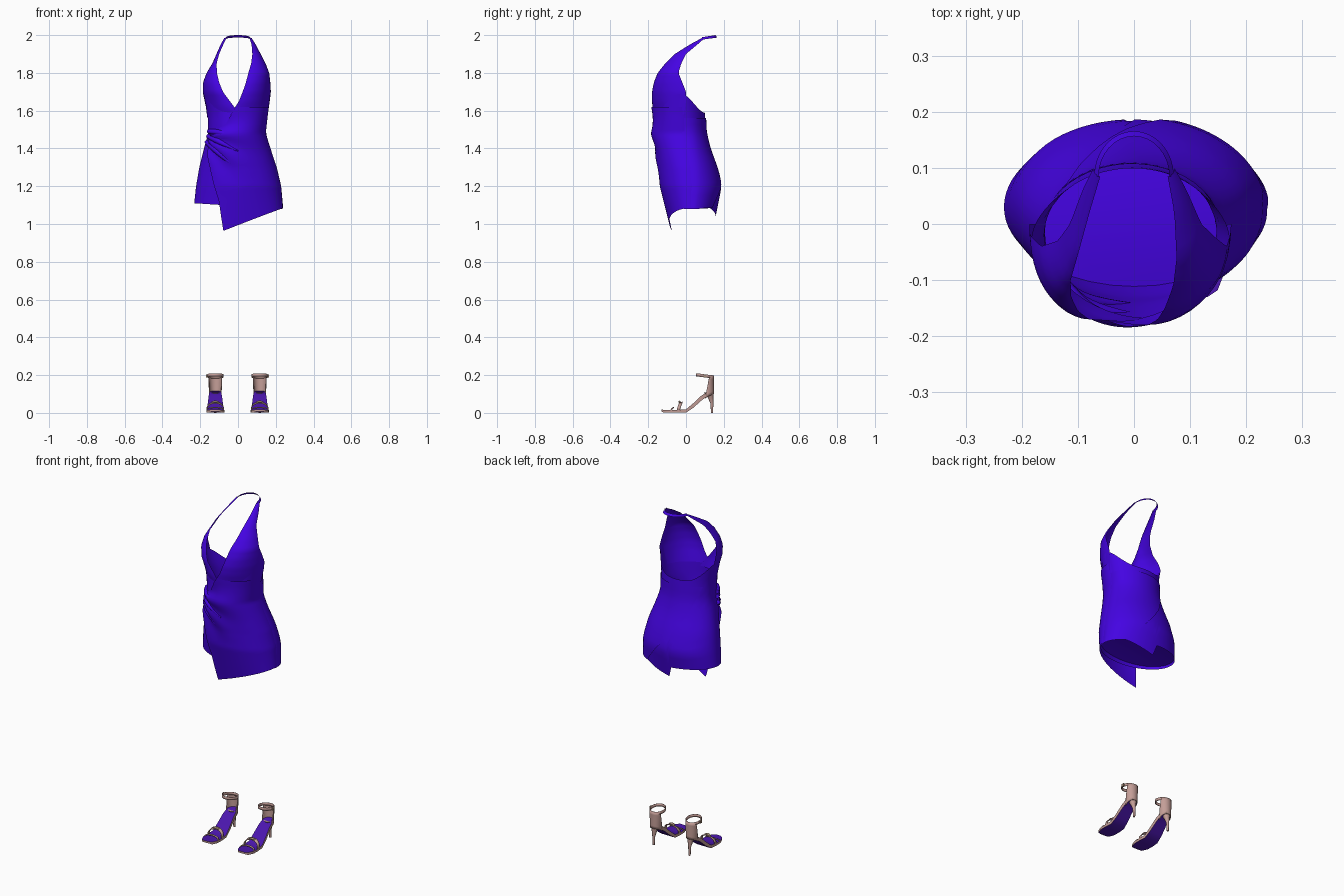
import bpy, bmesh, math
from mathutils import Vector

cube = bpy.data.objects.get("Cube")
if cube:
    bpy.data.objects.remove(cube)


def material(name, rgb):
    m = bpy.data.materials.new(name)
    m.use_nodes = True
    m.diffuse_color = (*rgb, 1)
    m.node_tree.nodes["Principled BSDF"].inputs["Base Color"].default_value = (*rgb, 1)
    return m


violet = material("violet cloth", (0.058, 0.001, 0.76))
plum = material("plum footbed", (0.07, 0.008, 0.42))
blush = material("blush leather", (0.55, 0.34, 0.31))
tan = material("tan trim", (0.4, 0.28, 0.2))


def finish(name, bm, mats, angle=50, rule=None):
    bmesh.ops.remove_doubles(bm, verts=bm.verts, dist=0.0002)
    bmesh.ops.recalc_face_normals(bm, faces=bm.faces)
    if rule:
        for f in bm.faces:
            f.material_index = rule(f)
    me = bpy.data.meshes.new(name)
    bm.to_mesh(me)
    bm.free()
    for m in mats:
        me.materials.append(m)
    ob = bpy.data.objects.new(name, me)
    bpy.context.collection.objects.link(ob)
    bpy.ops.object.select_all(action="DESELECT")
    ob.select_set(True)
    bpy.context.view_layer.objects.active = ob
    bpy.ops.object.shade_smooth_by_angle(angle=math.radians(angle))
    return ob


def sheet(name, fn, nu, nv, mats, thick=0):
    """Grid surface from fn(u, v), with u and v from 0 to 1."""
    bm = bmesh.new()
    g = [[bm.verts.new(fn(i / nu, j / nv)) for i in range(nu + 1)] for j in range(nv + 1)]
    for j in range(nv):
        for i in range(nu):
            bm.faces.new((g[j][i], g[j][i + 1], g[j + 1][i + 1], g[j + 1][i]))
    ob = finish(name, bm, mats)
    if thick:
        ob.modifiers.new("thickness", "SOLIDIFY").thickness = thick


def table(rows, k):
    """Linear look-up of a row by its first column."""
    for a, b in zip(rows, rows[1:]):
        if k <= b[0]:
            break
    t = max(-1, min(1, (k - a[0]) / (b[0] - a[0])))
    return [p + (q - p) * t for p, q in zip(a, b)][1:]


# Body sections: height, right x, left x, front y, back y, y of widest point
BODY = [(1.08, -.235, .235, -.10, .165, .03), (1.2, -.222, .226, -.13, .189, .03),
        (1.3, -.205, .203, -.14, .162, .02), (1.4, -.18, .17, -.158, .125, 0),
        (1.48, -.158, .145, -.172, .105, -.01), (1.58, -.16, .155, -.17, .1, -.02),
        (1.7, -.185, .172, -.175, .09, -.03)]


def body(deg, z, out=0.0):
    x0, x1, yf, yb, wy = table(BODY, z)
    c, s = math.cos(math.radians(deg)), math.sin(math.radians(deg))
    x = (x0 + x1) / 2 + ((x1 - x0) / 2 + out) * c
    y = wy + ((yb - wy if s > 0 else wy - yf) + out) * s
    return Vector((x, y, z))


def ease(a, b, t):
    return a + (b - a) * t


# Inner skirt and back, rising under the arms
def skirt(u, v):
    d = -180 + 360 * u
    c = math.cos(math.radians(d))
    hem = 1.095 - 0.015 * c
    if 45 < d <= 90:
        hem = ease(1.085, 1.035, (d - 45) / 45)
    return body(d, ease(hem, 1.59 + 0.1 * c ** 4, v))


sheet("skirt_and_back", skirt, 72, 16, [violet])


# Closed lining just above the hem
def lining(u, v):
    rim = body(360 * u, 1.125)
    return Vector((rim.x * v, ease(.03, rim.y, v), 1.14 - .015 * v * v))


sheet("skirt_lining", lining, 36, 5, [violet])

# Front wrap with folds fanning out of the side knot
EDGE = [(.96, -107), (1.12, -115), (1.3, -133), (1.43, -152), (1.48, -146), (1.53, -112), (1.62, -93)]


def front_wrap(u, v):
    hem_deg = ease(-107, 8, u)
    hem = 0.963 + 0.122 * (math.cos(math.radians(hem_deg)) + 0.3) / 1.3
    z = ease(hem, 1.62, v)
    d = ease(table(EDGE, z)[0], 8, u)
    p = body(d, z)
    dx, dz = p.x + 0.17, z - 1.46
    r = math.hypot(dx, dz)
    fan = math.atan2(dz + 0.8 * dx * dx, dx + 0.02)
    fold = 0.009 * math.sin(9 * fan) * max(0, 1 - r / 0.33)
    return body(d, z, 0.009 * (1 - u ** 4) + fold)


sheet("front_wrap", front_wrap, 36, 44, [violet])


# Back wrap, ending in a slanted edge
def back_wrap(u, v):
    z = ease(1.085, 1.56, v)
    return body(ease(-8, ease(50, 150, v), u), z, 0.006 * min(1, 4 * u))


sheet("back_wrap", back_wrap, 20, 14, [violet])

# Halter panels: height, neckline x and y, armhole x and y
LEFT = [(1.58, -.04, -.174, .158, -.01), (1.65, .005, -.18, .168, .0), (1.7, .025, -.18, .174, .0),
        (1.75, .042, -.17, .171, -.02), (1.8, .055, -.15, .165, -.04), (1.85, .07, -.11, .146, -.025),
        (1.9, .076, -.06, .12, 0), (1.95, .072, .02, .094, .06), (1.985, .06, .085, .072, .1)]
RIGHT = [(1.56, .03, -.168, -.162, -.01), (1.62, -.02, -.174, -.17, .0), (1.7, -.08, -.17, -.187, .0),
         (1.75, -.1, -.155, -.185, -.02), (1.8, -.112, -.13, -.166, -.04), (1.85, -.113, -.1, -.136, -.03),
         (1.9, -.1, -.055, -.114, 0), (1.95, -.078, .025, -.092, .06), (1.985, -.06, .085, -.072, .1)]


def halter(rows):
    def fn(u, v):
        z = ease(rows[0][0], rows[-1][0], v)
        ix, iy, ox, oy = table(rows, z)
        a = u * math.pi / 2
        return Vector((ease(ix, ox, math.sin(a)), ease(oy, iy, math.cos(a)), z))
    return fn


sheet("left_halter_panel", halter(LEFT), 12, 28, [violet])
sheet("right_halter_panel", halter(RIGHT), 12, 28, [violet])


# Strap behind the neck
def neck_strap(u, v):
    a = math.pi * u
    k = 1 + 0.12 * (v - 0.5)
    y = 0.085 + 0.076 * math.sin(a) * k
    return Vector((0.067 * math.cos(a) * k, y, 1.976 + 0.011 * math.sin(a) + 0.013 * (1 - v)))


sheet("neck_strap", neck_strap, 16, 2, [violet])


def tube(name, pts, radii, mat):
    """Tapered tube along a smooth path."""
    cu = bpy.data.curves.new(name, "CURVE")
    cu.dimensions = "3D"
    cu.bevel_depth = 1
    cu.bevel_resolution = 2
    cu.use_fill_caps = True
    sp = cu.splines.new("NURBS")
    sp.points.add(len(pts) - 1)
    for q, p, r in zip(sp.points, pts, radii):
        q.co = (*p, 1)
        q.radius = r
    sp.use_endpoint_u = True
    sp.order_u = 3
    cu.resolution_u = 4
    cu.materials.append(mat)
    bpy.context.collection.objects.link(bpy.data.objects.new(name, cu))


# Gathered knot folds at the right of the waist
for n, (start, drop) in enumerate([(1.49, .02), (1.465, .08), (1.435, .15)]):
    path = [body(-160 + 24 * i, start - drop * (i / 3) ** 1.5, 0.006) for i in range(4)]
    tube(f"waist_fold_{n + 1}", path, (.012, .018, .013, .003), violet)

# Sole stations: y, height, half width, thickness
SOLE = [(-.13, .018, .016, .01), (-.118, .016, .034, .014), (-.085, .015, .047, .014),
        (-.045, .015, .048, .014), (0, .019, .044, .018), (.04, .052, .04, .024),
        (.08, .09, .035, .026), (.115, .112, .031, .022), (.144, .116, .016, .016)]


def shoe(side, cx):
    def at(x, y, z):
        return Vector((cx + x, y, z))

    # Sole with a coloured footbed and underside
    bm = bmesh.new()
    rings = []
    for y, z, w, t in SOLE:
        rings.append([bm.verts.new(at(x, y, h)) for x, h in ((-w, z), (w, z), (w, z - t), (-w, z - t))])
    for a, b in zip(rings, rings[1:]):
        for i in range(4):
            k = (i + 1) % 4
            bm.faces.new((a[i], a[k], b[k], b[i]))
    bm.faces.new(rings[0])
    bm.faces.new(rings[-1])
    finish(side + "_sole", bm, [plum, blush], 35, lambda f: 0 if abs(f.normal.z) > 0.5 else 1)

    # Slim heel
    bm = bmesh.new()
    levels = [[bm.verts.new(at(r * math.cos(a), y + r * math.sin(a), z))
               for a in (math.tau * i / 10 for i in range(10))]
              for z, y, r in ((0, .138, .006), (.05, .137, .008), (.08, .13, .015), (.108, .12, .026))]
    for a, b in zip(levels, levels[1:]):
        for i in range(10):
            k = (i + 1) % 10
            bm.faces.new((a[i], a[k], b[k], b[i]))
    bm.faces.new(levels[0])
    bm.faces.new(levels[-1])
    finish(side + "_heel", bm, [blush])

    # Heel counter, narrowing toward the ankle
    def counter(u, v):
        a = math.radians(ease(-1, 1, u) * ease(115, 70, v))
        low = .1 - .025 * abs(2 * u - 1) ** 2
        return at(ease(.032, .038, v) * math.sin(a), .114 + .034 * math.cos(a), ease(low, .197, v))
    sheet(side + "_heel_counter", counter, 14, 6, [blush], .004)

    # Ankle strap and its buckle
    def ankle(u, v):
        a = math.tau * u
        y = .1 + .047 * math.sin(a)
        return at(.043 * math.cos(a), y, .196 - .12 * (y - .1) + .016 * (v - .5))
    sheet(side + "_ankle_strap", ankle, 24, 1, [blush], .004)
    bm = bmesh.new()
    bmesh.ops.create_cube(bm, size=1)
    for q in bm.verts:
        q.co = at(math.copysign(.045, cx) + q.co.x * .008, .1 + q.co.y * .014, .196 + q.co.z * .016)
    finish(side + "_buckle", bm, [tan])

    # Toe straps arching over the foot
    for name, y0, width, height in (("upper", -.04, .018, .048), ("lower", -.08, .008, .02)):
        def strap(u, v):
            a = math.pi * u
            return at(.047 * math.cos(a), y0 + width * (v - .5) + .012 * math.sin(a),
                      .012 + height * math.sin(a) ** .7 * (.85 + .15 * v))
        sheet(f"{side}_{name}_toe_strap", strap, 14, 2, [blush], .004)
    tube(side + "_strap_knot", [at(-.018, -.032, .055), at(0, -.036, .063), at(.018, -.032, .055)],
         (.004, .008, .004), tan)


shoe("left", .115)
shoe("right", -.12)
